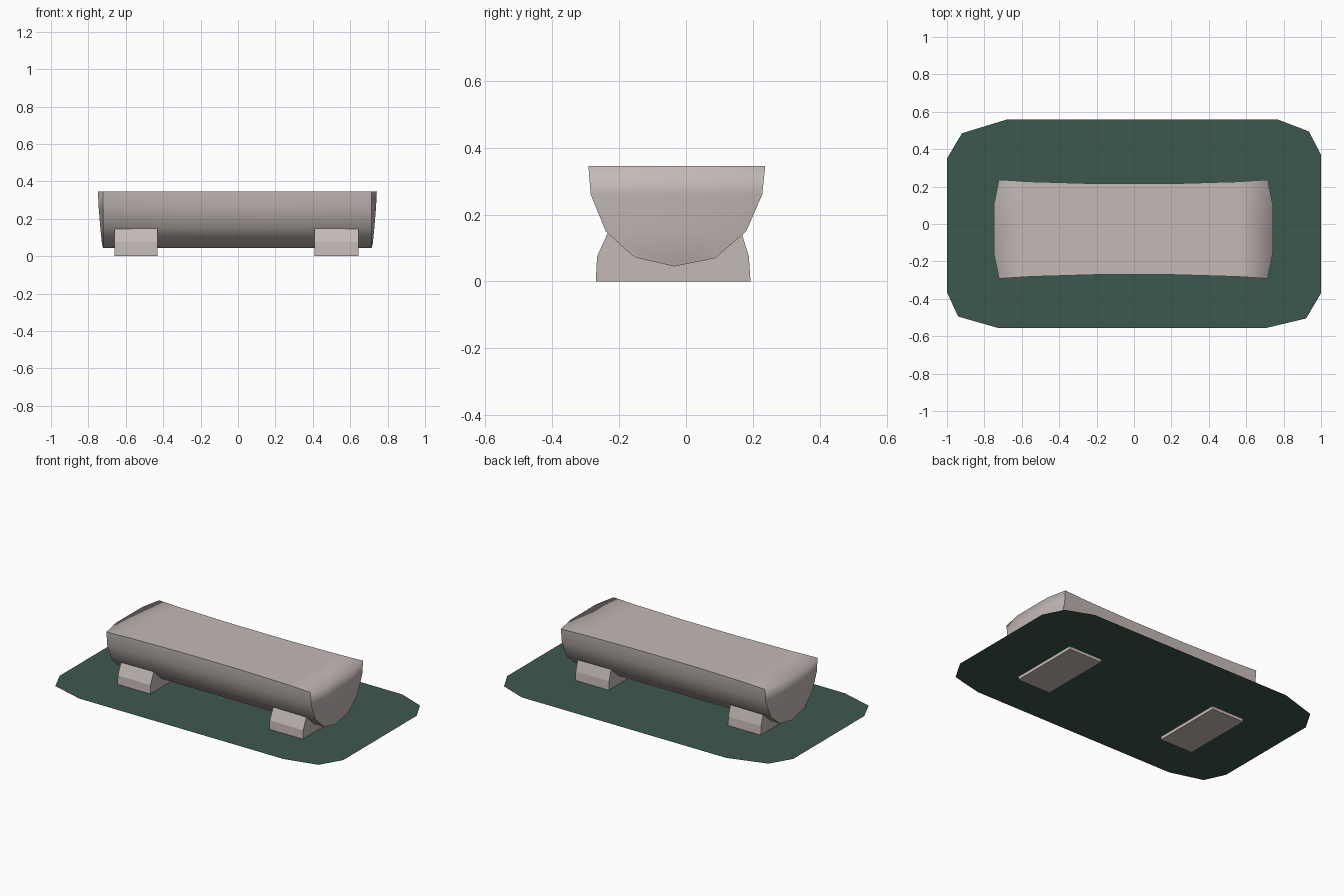
import bpy, bmesh

if "Cube" in bpy.data.objects:
    bpy.data.objects.remove(bpy.data.objects["Cube"])


def material(name, rgb):
    m = bpy.data.materials.new(name)
    m.diffuse_color = (*rgb, 1)
    m.use_nodes = True
    m.node_tree.nodes["Principled BSDF"].inputs["Base Color"].default_value = m.diffuse_color
    return m


stone = material("pale stone", (0.55, 0.49, 0.47))
green = material("moss green", (0.045, 0.098, 0.077))


def finish(bm, name, mat):
    me = bpy.data.meshes.new(name)
    bm.to_mesh(me)
    bm.free()
    me.materials.append(mat)
    ob = bpy.data.objects.new(name, me)
    bpy.context.collection.objects.link(ob)
    return ob


# Seat: half-round section lofted along x, slightly waisted in the middle
profile = [(-0.292, 0.345), (-0.285, 0.26), (-0.24, 0.15), (-0.155, 0.073),
           (-0.035, 0.045),
           (0.088, 0.07), (0.18, 0.15), (0.228, 0.26), (0.237, 0.345)]
stations = [(-0.722, 1.0), (-0.56, 0.96), (-0.2, 0.92), (0.2, 0.92), (0.56, 0.96), (0.715, 1.0)]
bm = bmesh.new()
rings = []
for x, s in stations:
    rings.append([bm.verts.new((x, -0.027 + (y + 0.027) * (1 + (s - 1) * (z - 0.045) / 0.3), z))
                  for y, z in profile])
for i, (a, b) in enumerate(zip(rings, rings[1:])):
    for j in range(8):
        bm.faces.new((a[j], a[j + 1], b[j + 1], b[j]))
    if 0 < i < len(stations) - 2:
        bm.faces.new((a[8], a[0], b[0], b[8]))

# Bulged end caps, softly blended into the flat top
for ring, inner, side in ((rings[0], rings[1], -1), (rings[-1], rings[-2], 1)):
    rows = []
    for j, bulge in enumerate((0.027, 0.023, 0.014, 0.006)):
        l, r = ring[j], ring[8 - j]
        mids = [bm.verts.new(l.co.lerp(r.co, t)) for t in (0.25, 0.75)]
        for v in mids:
            v.co.x += side * bulge
        rows.append([l, *mids, r])
    for a, b in zip(rows, rows[1:]):
        for k in range(3):
            bm.faces.new((a[k], a[k + 1], b[k + 1], b[k]))
    last = rows[-1]
    for k in range(3):
        bm.faces.new((last[k], last[k + 1], ring[4]))
    top = rows[0]
    bm.faces.new((top[0], top[1], inner[0]))
    bm.faces.new((top[1], top[2], inner[8], inner[0]))
    bm.faces.new((top[2], top[3], inner[8]))
bmesh.ops.recalc_face_normals(bm, faces=bm.faces)
for f in bm.faces:
    f.smooth = True
rim = {v for r in rings for v in (r[0], r[8])}
ends = set(rings[0]) | set(rings[-1])
for e in bm.edges:
    if len(e.link_faces) == 2:
        up = [f.normal.z > 0.9 for f in e.link_faces]
        across = [abs(f.normal.x) > 0.7 for f in e.link_faces]
        blend = (up[0] and across[1]) or (up[1] and across[0])
        if not blend and e.calc_face_angle(0) > 0.9:
            e.smooth = False
finish(bm, "seat", stone)

# Legs: two flared blocks, extruded across x
leg_profile = [(-0.27, 0), (-0.266, 0.075), (-0.232, 0.15), (0.165, 0.15), (0.188, 0.075), (0.193, 0)]
for name, x0, x1 in (("left_leg", -0.66, -0.43), ("right_leg", 0.41, 0.645)):
    bm = bmesh.new()
    f = bm.faces.new([bm.verts.new((x0, y, z)) for y, z in leg_profile])
    ext = bmesh.ops.extrude_face_region(bm, geom=[f])["geom"]
    bmesh.ops.translate(bm, vec=(x1 - x0, 0, 0),
                        verts=[g for g in ext if isinstance(g, bmesh.types.BMVert)])
    bmesh.ops.recalc_face_normals(bm, faces=bm.faces)
    finish(bm, name, stone)

# Base patch: a flat sheet with clipped corners, just above the leg soles
outline = [(-1, -0.365), (-0.94, -0.495), (-0.73, -0.555), (0.71, -0.555), (0.92, -0.505), (1, -0.37),
           (1, 0.37), (0.935, 0.495), (0.765, 0.56), (-0.675, 0.56), (-0.92, 0.485), (-1, 0.35)]
bm = bmesh.new()
bm.faces.new([bm.verts.new((x, y, 0.02)) for x, y in outline])
finish(bm, "moss_patch", green)
